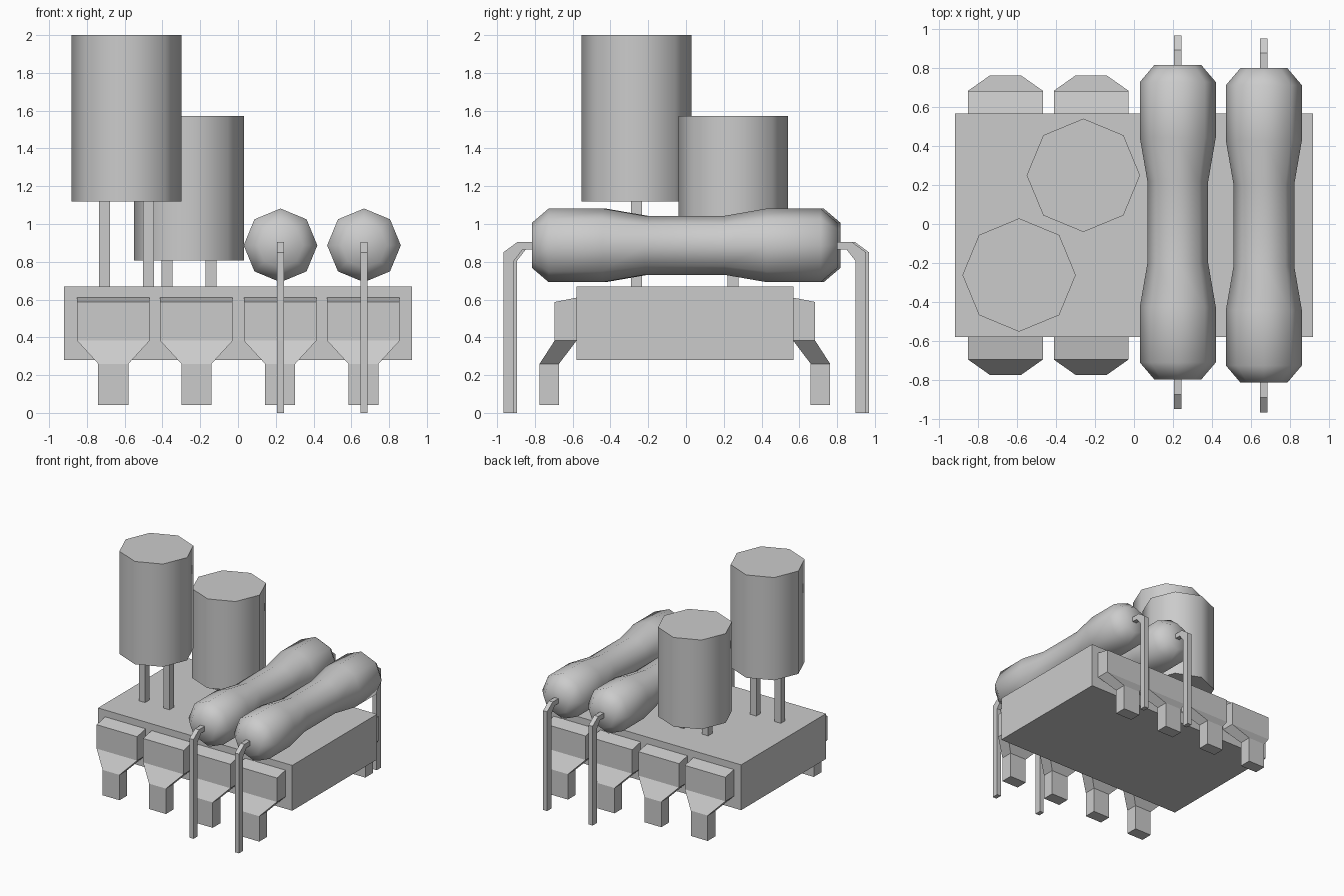
import bpy, bmesh, math
from mathutils import Matrix

cube = bpy.data.objects.get("Cube")
if cube:
    bpy.data.objects.remove(cube, do_unlink=True)

grey = bpy.data.materials.new("plain grey")
grey.use_nodes = True
COL = (0.6, 0.6, 0.6, 1)
grey.diffuse_color = COL
grey.node_tree.nodes["Principled BSDF"].inputs["Base Color"].default_value = COL


def finish(bm, name, smooth=None):
    """Turn a bmesh into a named object, optionally smooth below an angle."""
    bmesh.ops.recalc_face_normals(bm, faces=bm.faces)
    me = bpy.data.meshes.new(name)
    bm.to_mesh(me)
    bm.free()
    me.materials.append(grey)
    ob = bpy.data.objects.new(name, me)
    bpy.context.collection.objects.link(ob)
    if smooth:
        bpy.ops.object.select_all(action='DESELECT')
        ob.select_set(True)
        bpy.context.view_layer.objects.active = ob
        bpy.ops.object.shade_smooth_by_angle(angle=math.radians(smooth))
    return ob


def loft(rings, name, smooth=None):
    """Skin a list of equal-length rings and cap both ends."""
    bm = bmesh.new()
    vs = [[bm.verts.new(p) for p in ring] for ring in rings]
    n = len(rings[0])
    for a, b in zip(vs, vs[1:]):
        for i in range(n):
            j = (i + 1) % n
            bm.faces.new((a[i], a[j], b[j], b[i]))
    bm.faces.new(vs[0])
    bm.faces.new(vs[-1])
    return finish(bm, name, smooth)


def box(name, x0, x1, y0, y1, z0, z1):
    bm = bmesh.new()
    bmesh.ops.create_cube(bm, size=1, matrix=Matrix.Translation(
        ((x0 + x1) / 2, (y0 + y1) / 2, (z0 + z1) / 2))
        @ Matrix.Diagonal((x1 - x0, y1 - y0, z1 - z0, 1)))
    return finish(bm, name)


def octagon(r):
    return [(r * math.cos(i * math.pi / 4), r * math.sin(i * math.pi / 4))
            for i in range(8)]


# Chip body
MID = -0.006
box("chip_body", -0.92, 0.92, MID - 0.574, MID + 0.574, 0.28, 0.668)

# Chip pins: outer y, outer z, inner y, inner z, half width
PIN = [(0.69, 0.587, 0.574, 0.61, 0.192), (0.69, 0.382, 0.574, 0.382, 0.192),
       (0.769, 0.26, 0.666, 0.26, 0.08), (0.769, 0.043, 0.666, 0.043, 0.08)]
for side, s in (("front", -1), ("back", 1)):
    for k, x in enumerate((-0.66, -0.22, 0.223, 0.664)):
        loft([[(x - w, MID + s * yo, zo), (x + w, MID + s * yo, zo),
               (x + w, MID + s * yi, zi), (x - w, MID + s * yi, zi)]
              for yo, zo, yi, zi, w in PIN], f"{side}_pin_{k + 1}")

# Upright capacitors, each on two legs
for name, x, y, z0, z1 in (("tall_capacitor", -0.59, -0.262, 1.12, 2.0),
                           ("short_capacitor", -0.26, 0.25, 0.808, 1.572)):
    loft([[(x + a, y + b, z) for a, b in octagon(0.291)] for z in (z0, z1)],
         name, 50)
    for side, s in (("left", 1), ("right", -1)):
        c = x + s * 0.116
        box(f"{name}_{side}_leg", c - 0.029, c + 0.029, y - 0.029, y + 0.029,
            0.66, z0 + 0.005)

# Lying resistors with bent wire leads
HALF = [(0.808, 0.12), (0.72, 0.195), (0.435, 0.195), (0.21, 0.156)]
PROFILE = [(-y, r) for y, r in HALF] + [(y, r) for y, r in reversed(HALF)]
# Lead sections: upper/outer y and z, lower/inner y and z
LEAD = [(0.79, 0.905, 0.79, 0.864), (0.885, 0.905, 0.858, 0.864),
        (0.96, 0.85, 0.904, 0.805), (0.96, 0.0, 0.904, 0.0)]
for name, x, y in (("inner_resistor", 0.225, 0.009),
                   ("outer_resistor", 0.667, -0.007)):
    loft([[(x + a, y + py, 0.887 + b) for a, b in octagon(r)]
          for py, r in PROFILE], name, 60)
    for side, s in (("front", -1), ("back", 1)):
        loft([[(x - 0.019, y + s * yo, zo), (x + 0.019, y + s * yo, zo),
               (x + 0.019, y + s * yi, zi), (x - 0.019, y + s * yi, zi)]
              for yo, zo, yi, zi in LEAD], f"{name}_{side}_lead")
